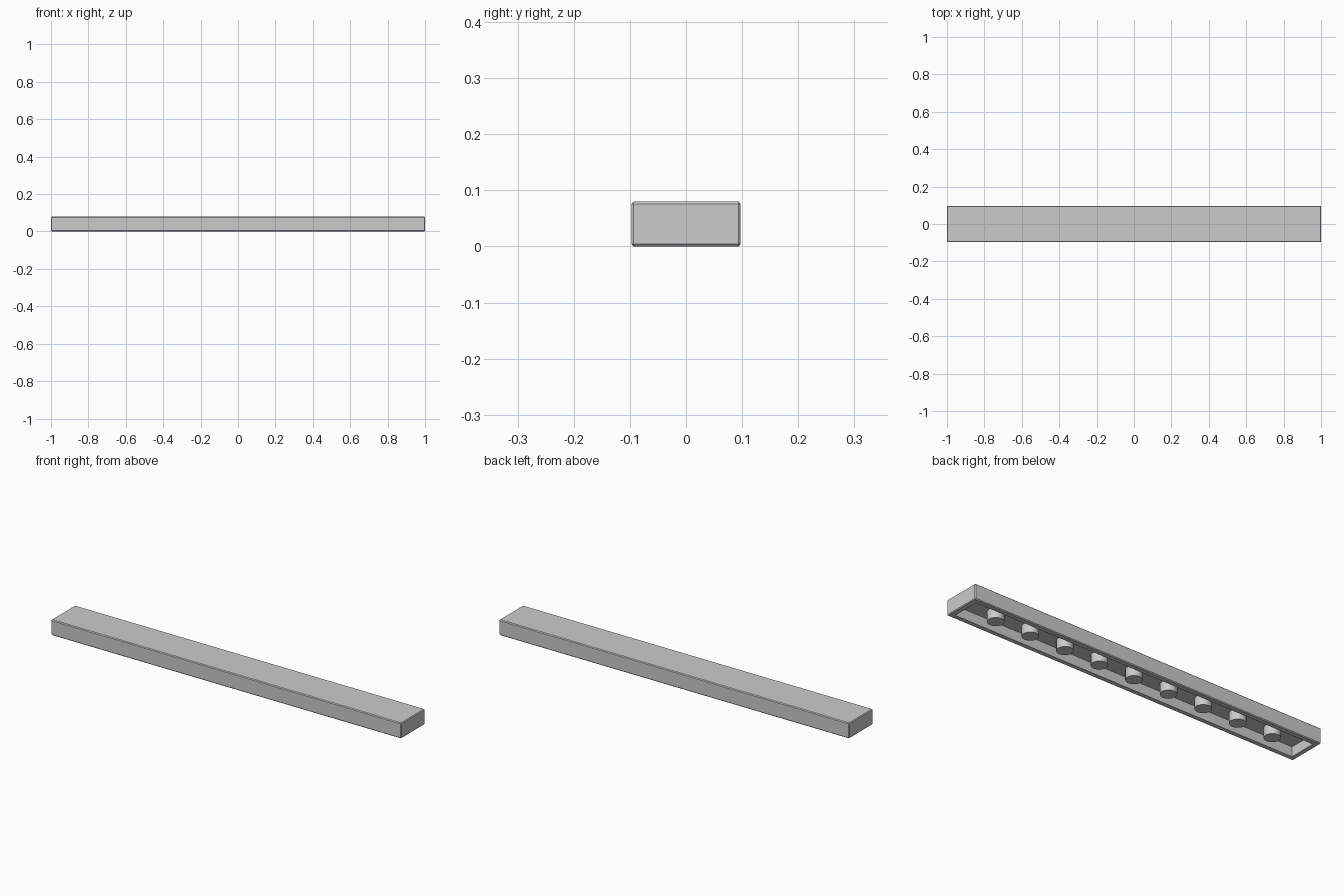
import bpy
import bmesh
from mathutils import Vector

LENGTH, WIDTH, HEIGHT = 2.0, 0.195, 0.08
CHAMFER, WALL, CAVITY = 0.004, 0.035, 0.05
POST_RADIUS, POST_SPACING, POST_COUNT = 0.039, 0.2, 9

cube = bpy.data.objects.get("Cube")
if cube:
    bpy.data.objects.remove(cube, do_unlink=True)

grey = bpy.data.materials.new("light grey plastic")
grey.use_nodes = True
grey.diffuse_color = (0.6, 0.6, 0.6, 1)
grey.node_tree.nodes["Principled BSDF"].inputs["Base Color"].default_value = (0.6, 0.6, 0.6, 1)


def make_object(name, bm):
    mesh = bpy.data.meshes.new(name)
    bm.to_mesh(mesh)
    bm.free()
    mesh.materials.append(grey)
    obj = bpy.data.objects.new(name, mesh)
    bpy.context.collection.objects.link(obj)
    return obj


# Chamfered slab, hollowed from below
bm = bmesh.new()
bmesh.ops.create_cube(bm, size=1)
bmesh.ops.scale(bm, vec=(LENGTH, WIDTH, HEIGHT), verts=bm.verts)
bmesh.ops.translate(bm, vec=(0, 0, HEIGHT / 2), verts=bm.verts)
bmesh.ops.bevel(bm, geom=bm.edges[:], offset=CHAMFER, segments=1,
                affect='EDGES', profile=0.5)
bm.normal_update()
bottom = min(bm.faces, key=lambda f: f.calc_center_median().z)
bmesh.ops.inset_individual(bm, faces=[bottom], thickness=WALL - CHAMFER)
ceiling = bmesh.ops.extrude_discrete_faces(bm, faces=[bottom])["faces"][0]
bmesh.ops.translate(bm, vec=Vector((0, 0, CAVITY)), verts=ceiling.verts)
bmesh.ops.recalc_face_normals(bm, faces=bm.faces)
make_object("tile_shell", bm)

# Row of round posts under the slab
for i in range(POST_COUNT):
    bm = bmesh.new()
    bmesh.ops.create_cone(bm, cap_ends=True, segments=16, radius1=POST_RADIUS,
                          radius2=POST_RADIUS, depth=CAVITY + 0.004)
    x = (i - (POST_COUNT - 1) / 2) * POST_SPACING
    bmesh.ops.translate(bm, vec=(x, 0, (CAVITY + 0.004) / 2), verts=bm.verts)
    post = make_object(f"underside_post_{i + 1}", bm)
    bpy.ops.object.select_all(action='DESELECT')
    post.select_set(True)
    bpy.context.view_layer.objects.active = post
    bpy.ops.object.shade_smooth_by_angle()
